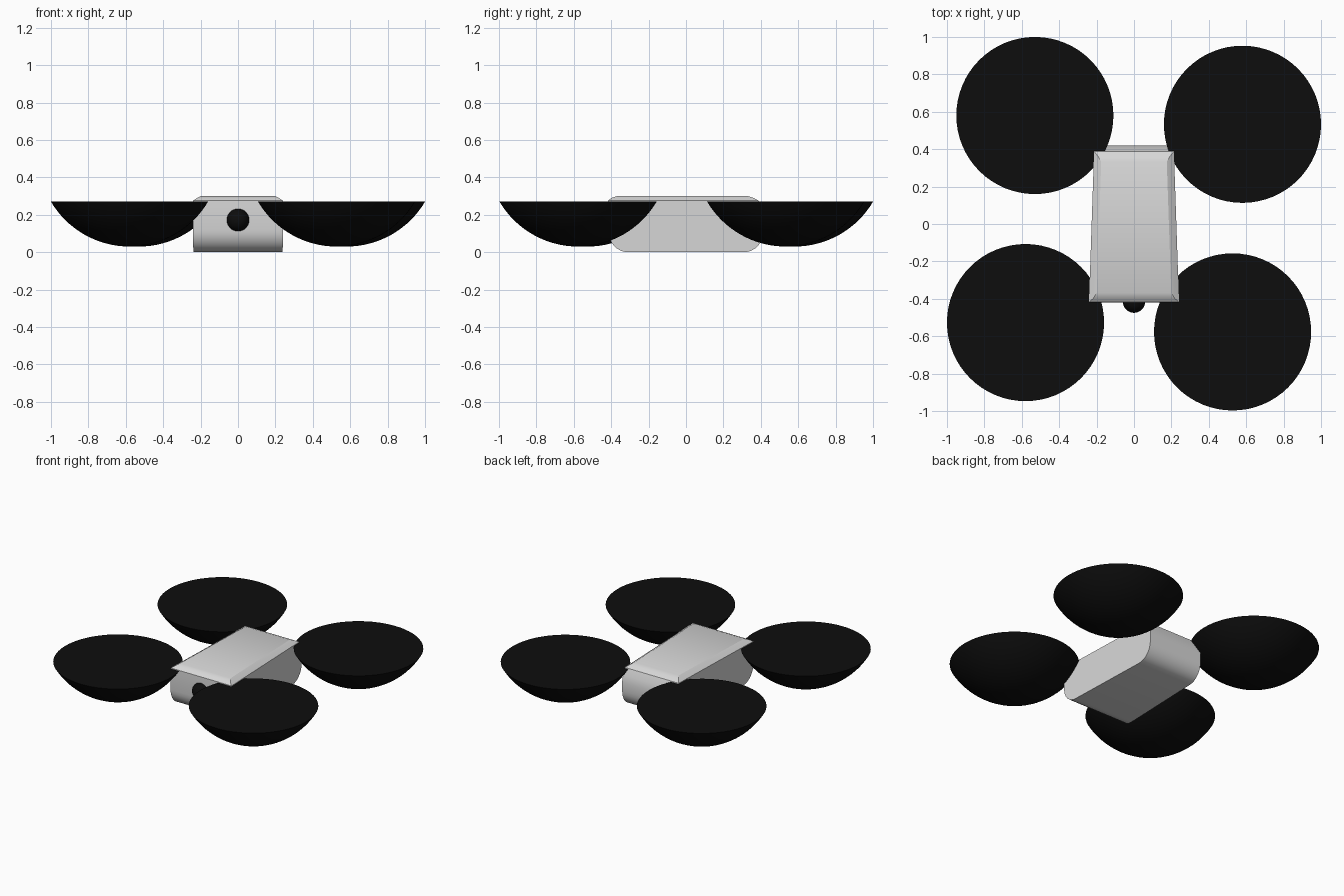
import bpy, bmesh, math

if "Cube" in bpy.data.objects:
    bpy.data.objects.remove(bpy.data.objects["Cube"])

def material(name, r, g, b):
    m = bpy.data.materials.new(name)
    m.diffuse_color = (r, g, b, 1)
    m.use_nodes = True
    m.node_tree.nodes["Principled BSDF"].inputs["Base Color"].default_value = m.diffuse_color
    return m

grey = material("light grey", 0.68, 0.68, 0.68)
black = material("black", 0.004, 0.004, 0.004)

def finish(name, bm, mat, angle):
    bmesh.ops.recalc_face_normals(bm, faces=bm.faces)
    me = bpy.data.meshes.new(name)
    bm.to_mesh(me)
    bm.free()
    me.materials.append(mat)
    ob = bpy.data.objects.new(name, me)
    bpy.context.collection.objects.link(ob)
    bpy.ops.object.select_all(action='DESELECT')
    ob.select_set(True)
    bpy.context.view_layer.objects.active = ob
    bpy.ops.object.shade_smooth_by_angle(angle=math.radians(angle))
    return ob

def stack(bm, rings):
    """Skin a list of point rings and cap both ends."""
    loops = [[bm.verts.new(p) for p in ring] for ring in rings]
    n = len(loops[0])
    for a, b in zip(loops, loops[1:]):
        for i in range(n):
            j = (i + 1) % n
            bm.faces.new((a[i], a[j], b[j], b[i]))
    bm.faces.new(loops[0])
    bm.faces.new(loops[-1])

# Body: wedge tapering to the back, rolled under at both ends, chamfered top
def half_width(y):
    return 0.2265 - 0.034 * y

def body_ring(z, front, back, inset=0.0):
    wf, wb = half_width(front) - inset, half_width(back) - inset
    return [(-wf, front, z), (wf, front, z), (wb, back, z), (-wb, back, z)]

rings = []
for i in range(9):
    a = i / 8 * math.pi / 2
    z = 0.12 * (1 - math.cos(a))
    y = 0.31 + 0.108 * math.sin(a)
    rings.append(body_ring(z, -y, y))
rings += [body_ring(0.18, -0.42, 0.42),
          body_ring(0.23, -0.42, 0.408),
          body_ring(0.275, -0.418, 0.388),
          body_ring(0.29, -0.398, 0.362, 0.022),
          body_ring(0.30, -0.368, 0.332, 0.04)]
bm = bmesh.new()
stack(bm, rings)
finish("body", bm, grey, 28)

# Rotor bowls: spherical caps with a flat top
RIM, HEIGHT, BASE, SEG = 0.42, 0.24, 0.03, 64
R = (RIM ** 2 + HEIGHT ** 2) / (2 * HEIGHT)
SPAN = math.asin(RIM / R)

def bowl(name, cx, cy):
    bm = bmesh.new()
    rings = []
    for k in range(1, 17):
        a = SPAN * k / 16
        r, z = R * math.sin(a), BASE + R * (1 - math.cos(a))
        rings.append([(cx + r * math.cos(t), cy + r * math.sin(t), z)
                      for t in (2 * math.pi * i / SEG for i in range(SEG))])
    stack(bm, rings)
    finish(name, bm, black, 35)

for name, x, y in (("front_left_bowl", -0.58, -0.527),
                   ("front_right_bowl", 0.527, -0.577),
                   ("back_left_bowl", -0.53, 0.58),
                   ("back_right_bowl", 0.58, 0.533)):
    bowl(name, x, y)

# Camera ball on the nose
bm = bmesh.new()
bmesh.ops.create_uvsphere(bm, u_segments=32, v_segments=16, radius=0.06)
bmesh.ops.translate(bm, verts=bm.verts, vec=(0, -0.415, 0.172))
finish("camera_ball", bm, black, 40)
